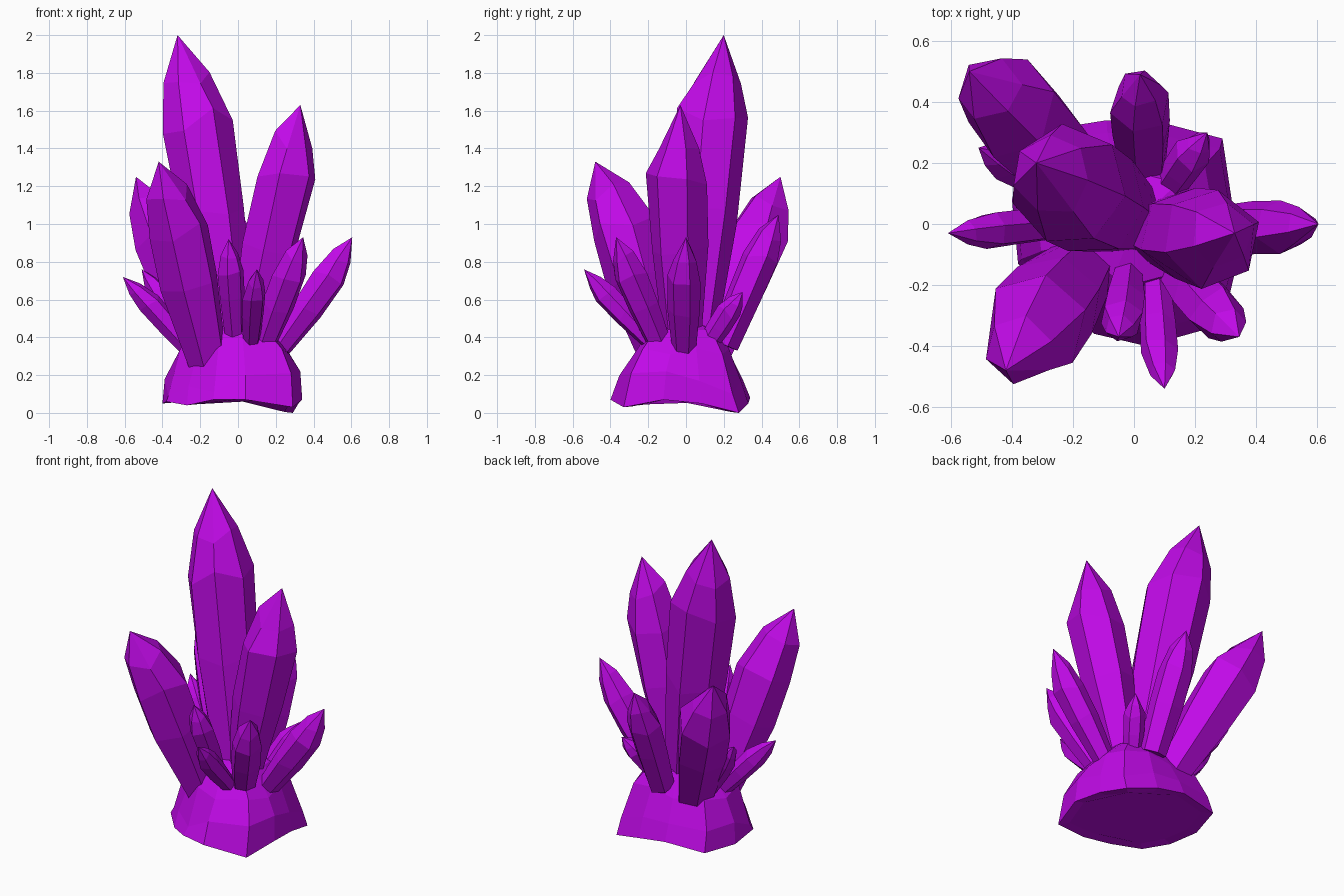
import bpy, bmesh, math, random
from mathutils import Vector

if "Cube" in bpy.data.objects:
    bpy.data.objects.remove(bpy.data.objects["Cube"])

random.seed(4)
mat = bpy.data.materials.new("purple_crystal")
mat.diffuse_color = (0.53, 0.003, 0.8, 1)
mat.use_nodes = True
mat.node_tree.nodes["Principled BSDF"].inputs["Base Color"].default_value = mat.diffuse_color


def loft(name, rings, tip):
    """Skin a stack of equal-count rings, cap the bottom and end in a point."""
    bm = bmesh.new()
    vr = [[bm.verts.new(p) for p in ring] for ring in rings]
    n = len(vr[0])
    for a, b in zip(vr, vr[1:]):
        for i in range(n):
            j = (i + 1) % n
            bm.faces.new((a[i], a[j], b[j], b[i]))
    bm.faces.new(vr[0][::-1])
    t = bm.verts.new(tip)
    for i in range(n):
        bm.faces.new((vr[-1][i], vr[-1][(i + 1) % n], t))
    bmesh.ops.recalc_face_normals(bm, faces=bm.faces)
    me = bpy.data.meshes.new(name)
    bm.to_mesh(me)
    bm.free()
    me.materials.append(mat)
    ob = bpy.data.objects.new(name, me)
    bpy.context.collection.objects.link(ob)


def crystal(name, base, shoulder, tip, r, r0, sides=6, turn=0.3):
    """Crystal widening from base to shoulder, then faceted up to its tip."""
    base, shoulder, tip = Vector(base), Vector(shoulder), Vector(tip)
    axis = (shoulder - base).normalized()
    u = axis.cross(Vector((0, 1, 0.1))).normalized()
    v = axis.cross(u)
    length = (tip - base).length
    stations = [(base, r0, 0),
                (base.lerp(shoulder, 0.6), r0 + (r - r0) * 0.84, 0.02),
                (shoulder, r, 0.035),
                (shoulder.lerp(tip, 0.5), r * 0.68, 0.03)]
    rings = []
    for c, rad, jit in stations:
        ring = []
        for i in range(sides):
            a = turn + 2 * math.pi * i / sides
            k = rad * random.uniform(0.96, 1.07)
            p = c + (u * math.cos(a) + v * math.sin(a)) * k
            ring.append(p + axis * random.uniform(-jit, jit) * length)
        rings.append(ring)
    loft(name, rings, tip)


# Large crystals
crystal("main_crystal", (-0.02, 0.02, 0.3), (-0.22, 0.125, 1.54), (-0.32, 0.2, 2.0), 0.19, 0.12, 7)
crystal("right_tall_crystal", (0.04, -0.02, 0.3), (0.25, -0.045, 1.24), (0.33, -0.03, 1.63), 0.16, 0.09)
crystal("front_left_crystal", (-0.16, -0.13, 0.27), (-0.32, -0.335, 0.98), (-0.42, -0.48, 1.33), 0.17, 0.11)
crystal("back_left_crystal", (-0.14, 0.12, 0.28), (-0.41, 0.385, 0.94), (-0.54, 0.5, 1.25), 0.16, 0.1)

# Medium crystals
crystal("right_low_crystal", (0.2, -0.01, 0.32), (0.48, -0.01, 0.71), (0.605, 0.0, 0.93), 0.09, 0.06)
crystal("back_crystal", (0.03, 0.2, 0.36), (0.02, 0.395, 0.82), (0.02, 0.49, 1.05), 0.097, 0.08)
crystal("front_right_crystal", (0.12, -0.12, 0.32), (0.27, -0.295, 0.73), (0.345, -0.37, 0.93), 0.088, 0.06)

# Small crystals
crystal("left_small_crystal", (-0.24, 0.0, 0.32), (-0.47, -0.02, 0.58), (-0.61, -0.03, 0.72), 0.062, 0.05)
crystal("front_small_crystal", (-0.02, -0.17, 0.42), (-0.04, -0.31, 0.75), (-0.05, -0.37, 0.92), 0.07, 0.05)
crystal("front_low_crystal", (0.07, -0.19, 0.38), (0.085, -0.42, 0.62), (0.1, -0.54, 0.76), 0.062, 0.045)
crystal("left_back_small_crystal", (-0.22, 0.1, 0.34), (-0.42, 0.2, 0.63), (-0.51, 0.25, 0.76), 0.06, 0.045)
crystal("back_right_small_crystal", (0.1, 0.1, 0.34), (0.19, 0.23, 0.54), (0.24, 0.3, 0.64), 0.062, 0.05)

# Rocky base: outline (x, y, z) of the foot, flaring below a narrower neck
foot = [(0.34, -0.12, 0.07), (0.32, 0.08, 0.05), (0.29, 0.28, 0.0), (0.1, 0.33, 0.05),
        (-0.09, 0.34, 0.08), (-0.34, 0.3, 0.06), (-0.4, 0.08, 0.05), (-0.38, -0.13, 0.06),
        (-0.27, -0.25, 0.04), (-0.13, -0.36, 0.07), (0.04, -0.4, 0.07), (0.29, -0.33, 0.03)]
lift = [0.15, 0.12, 0.1, 0.12, 0.1, 0.12, 0.13, 0.03, 0.1, 0.04, 0.13, 0.18]
rings = [[(x * 0.85, y * 0.85, z + 0.005) for x, y, z in foot], foot]
rings.append([(x * 0.97, y * 0.88, z + h) for (x, y, z), h in zip(foot, lift)])
rings.append([(x * 0.8, y * 0.69, 0.31 + 0.03 * (i % 2)) for i, (x, y, z) in enumerate(foot)])
rings.append([(x * 0.5, y * 0.48, 0.44) for x, y, z in foot])
loft("rock_base", rings, (0, 0, 0.5))
